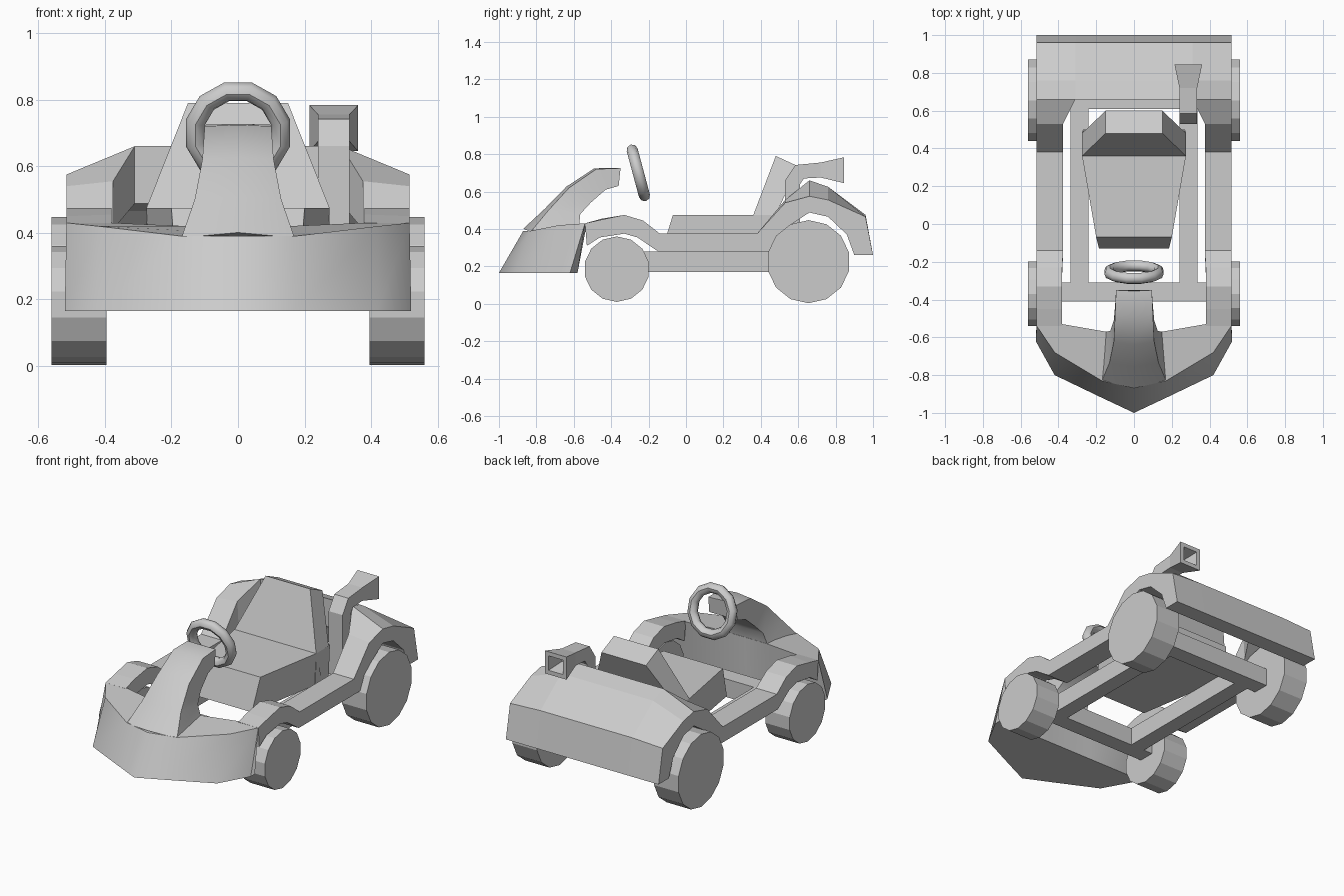
import bpy, bmesh, math
from mathutils import Vector

if "Cube" in bpy.data.objects:
    bpy.data.objects.remove(bpy.data.objects["Cube"])


def loft(name, rings, mirror=False, caps=(True, True), smooth=None):
    """Skin a list of equal-length closed rings of 3D points."""
    bm = bmesh.new()
    vs = [[bm.verts.new(p) for p in r] for r in rings]
    n = len(rings[0])
    for a, b in zip(vs, vs[1:]):
        for i in range(n):
            j = (i + 1) % n
            bm.faces.new((a[i], a[j], b[j], b[i]))
    if caps[0]:
        bm.faces.new(vs[0])
    if caps[1]:
        bm.faces.new(vs[-1])
    bmesh.ops.recalc_face_normals(bm, faces=bm.faces)
    me = bpy.data.meshes.new(name)
    bm.to_mesh(me)
    bm.free()
    ob = bpy.data.objects.new(name, me)
    bpy.context.collection.objects.link(ob)
    if mirror:
        ob.modifiers.new("mirror", 'MIRROR')
    if smooth:
        bpy.ops.object.select_all(action='DESELECT')
        ob.select_set(True)
        bpy.context.view_layer.objects.active = ob
        bpy.ops.object.shade_smooth_by_angle(angle=math.radians(smooth))
    return ob


def sym(half):
    """Complete a half ring (first and last points on x = 0)."""
    return half + [(-x, y, z) for x, y, z in reversed(half[1:-1])]


def box(name, x0, x1, y0, y1, z0, z1, mirror=False):
    rings = [[(x0, y, z0), (x1, y, z0), (x1, y, z1), (x0, y, z1)] for y in (y0, y1)]
    return loft(name, rings, mirror)


# Wheels: 14-sided discs
for name, y, z, r in (("front_wheel", -0.37, 0.185, 0.175), ("rear_wheel", 0.655, 0.225, 0.222)):
    rings = [[(x, y + r * math.sin(k * math.tau / 14), z + r * math.cos(k * math.tau / 14))
              for k in range(14)] for x in (0.395, 0.56)]
    loft(name, rings, True)

# Chassis frame
box("frame_rail", 0.24, 0.335, -0.32, 0.62, 0.17, 0.28, True)
box("front_crossbar", -0.40, 0.40, -0.41, -0.31, 0.17, 0.28)
box("rear_crossbar", -0.40, 0.40, 0.61, 0.71, 0.17, 0.28)

# Side rails with front and rear fenders:
# top y, inner x, inner top z, outer top z, bottom y, bottom z
rail = [(-0.54, 0.38, 0.43, 0.43, -0.53, 0.31),
        (-0.45, 0.38, 0.455, 0.45, -0.46, 0.355),
        (-0.33, 0.38, 0.475, 0.475, -0.33, 0.375),
        (-0.23, 0.38, 0.445, 0.445, -0.26, 0.355),
        (-0.14, 0.375, 0.375, 0.375, -0.15, 0.28),
        (0.38, 0.375, 0.375, 0.375, 0.44, 0.28),
        (0.53, 0.375, 0.555, 0.54, 0.54, 0.41),
        (0.66, 0.31, 0.66, 0.575, 0.66, 0.488)]
loft("side_rail", [[(xi, y, zi), (0.515, y, zo), (0.515, yb, zb), (xi, yb, zb)]
                   for y, xi, zi, zo, yb, zb in rail], True)

# Rear body shell: top y, inner top z, outer top z, bottom y, bottom z
shell = [(0.66, 0.66, 0.575, 0.66, 0.488),
         (0.76, 0.625, 0.555, 0.76, 0.465),
         (0.96, 0.475, 0.465, 0.86, 0.37),
         (1.0, 0.26, 0.26, 0.90, 0.26)]
loft("rear_body", [sym([(0, y, zi), (0.31, y, zi), (0.515, y, zo),
                        (0.515, yb, zb), (0.31, yb, zb), (0, yb, zb)])
                   for y, zi, zo, yb, zb in shell])

# Pointed nose fairing
z = 0.165
loft("nose", [
    sym([(0, -1, z), (0.17, -0.92, z), (0.42, -0.80, z), (0.52, -0.62, z),
         (0.52, -0.58, z), (0.15, -0.58, z), (0, -0.58, z)]),
    sym([(0, -0.87, 0.39), (0.17, -0.83, 0.39), (0.42, -0.68, 0.42), (0.515, -0.54, 0.43),
         (0.38, -0.53, 0.43), (0.15, -0.57, 0.42), (0, -0.57, 0.42)])], smooth=55)

# Steering column fairing: front y, z, width; back y, z, width; crown
column = [(-0.83, 0.385, 0.17, -0.575, 0.385, 0.16, 0.04),
          (-0.735, 0.50, 0.13, -0.565, 0.48, 0.125, 0.02),
          (-0.625, 0.62, 0.107, -0.51, 0.54, 0.107, 0.015),
          (-0.48, 0.72, 0.10, -0.43, 0.61, 0.10, 0.01),
          (-0.35, 0.725, 0.095, -0.36, 0.63, 0.095, 0.005)]
loft("steering_fairing", [sym([(0, yf - c, zf + c * 0.4), (wf, yf, zf), (wb, yb, zb), (0, yb, zb)])
                          for yf, zf, wf, yb, zb, wb, c in column], smooth=40)

# Seat: cushion and tapered backrest, each a list of (y, z, half width) edges
def wedge(name, low, high):
    rings = [[(-a[2], a[0], a[1]), (a[2], a[0], a[1]), (b[2], b[0], b[1]), (-b[2], b[0], b[1])]
             for a, b in (low, high)]
    return loft(name, rings)


wedge("seat_cushion", ((-0.13, 0.28, 0.185), (0.42, 0.28, 0.275)),
      ((-0.07, 0.475, 0.20), (0.36, 0.475, 0.275)))
wedge("seat_back", ((0.36, 0.28, 0.27), (0.48, 0.28, 0.275)),
      ((0.36, 0.475, 0.275), (0.50, 0.475, 0.27)))
wedge("seat_back_upper", ((0.36, 0.475, 0.275), (0.48, 0.475, 0.275)),
      ((0.48, 0.79, 0.15), (0.60, 0.735, 0.15)))

# Exhaust: bent square pipe with a hollow flared end
# outer (y, z), inner (y, z), half width
pipe = [(0.53, 0.28, 0.61, 0.28, 0.047), (0.53, 0.66, 0.61, 0.64, 0.047),
        (0.585, 0.742, 0.63, 0.67, 0.047), (0.72, 0.755, 0.72, 0.675, 0.047),
        (0.845, 0.783, 0.845, 0.645, 0.073), (0.845, 0.758, 0.845, 0.67, 0.048),
        (0.74, 0.74, 0.74, 0.69, 0.03)]
loft("exhaust", [[(0.2875 - w, ya, za), (0.2875 + w, ya, za), (0.2875 + w, yb, zb), (0.2875 - w, yb, zb)]
                 for ya, za, yb, zb, w in pipe])

# Steering wheel: low-poly ring, top leaning forward
tilt = math.radians(105)
up = Vector((0, math.cos(tilt), math.sin(tilt)))
side, axis = Vector((1, 0, 0)), Vector((0, -math.sin(tilt), math.cos(tilt)))
centre = Vector((0, -0.255, 0.70))
rings = []
for i in range(13):
    a = (i + 0.5) * math.tau / 12
    out = side * math.cos(a) + up * math.sin(a)
    rings.append([centre + out * (0.132 + 0.03 * math.cos(b)) + axis * 0.03 * math.sin(b)
                  for b in (k * math.tau / 8 for k in range(8))])
wheel = loft("steering_wheel", rings, caps=(False, False), smooth=46)
bm = bmesh.new()
bm.from_mesh(wheel.data)
bmesh.ops.remove_doubles(bm, verts=bm.verts, dist=1e-4)
bm.to_mesh(wheel.data)
bm.free()
